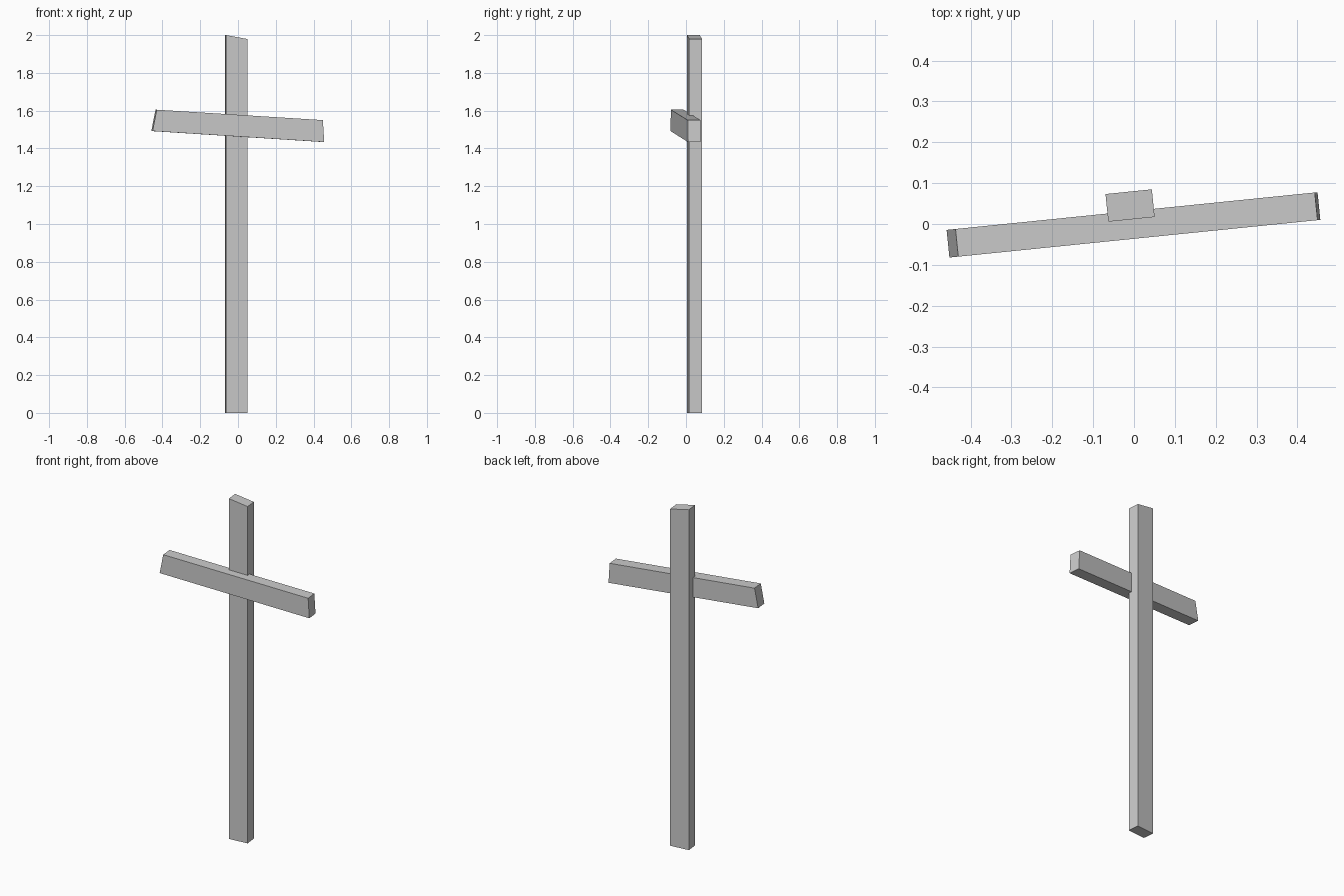
import bpy, bmesh, math

if "Cube" in bpy.data.objects:
    bpy.data.objects.remove(bpy.data.objects["Cube"])


def plank(name, outline, front, back):
    """Extrude a side outline (x, z) from front to back, then turn it about z."""
    bm = bmesh.new()
    face = bm.faces.new([bm.verts.new((x, front, z)) for x, z in outline])
    grown = bmesh.ops.extrude_face_region(bm, geom=[face])["geom"]
    verts = [g for g in grown if isinstance(g, bmesh.types.BMVert)]
    bmesh.ops.translate(bm, verts=verts, vec=(0, back - front, 0))
    bmesh.ops.recalc_face_normals(bm, faces=bm.faces)
    mesh = bpy.data.meshes.new(name)
    bm.to_mesh(mesh)
    bm.free()
    obj = bpy.data.objects.new(name, mesh)
    obj.rotation_euler.z = math.radians(5.8)
    bpy.context.collection.objects.link(obj)
    return obj


# Upright post with a slanted top
plank("upright_post", [(-0.062, 0), (0.052, 0), (0.052, 1.979), (-0.062, 2.0)], 0.012, 0.08)

# Tilted crossbar with roughly cut ends, sunk into the front of the post
plank("crossbar", [(-0.458, 1.492), (0.455, 1.434), (0.448, 1.55), (-0.436, 1.605)], -0.036, 0.032)
